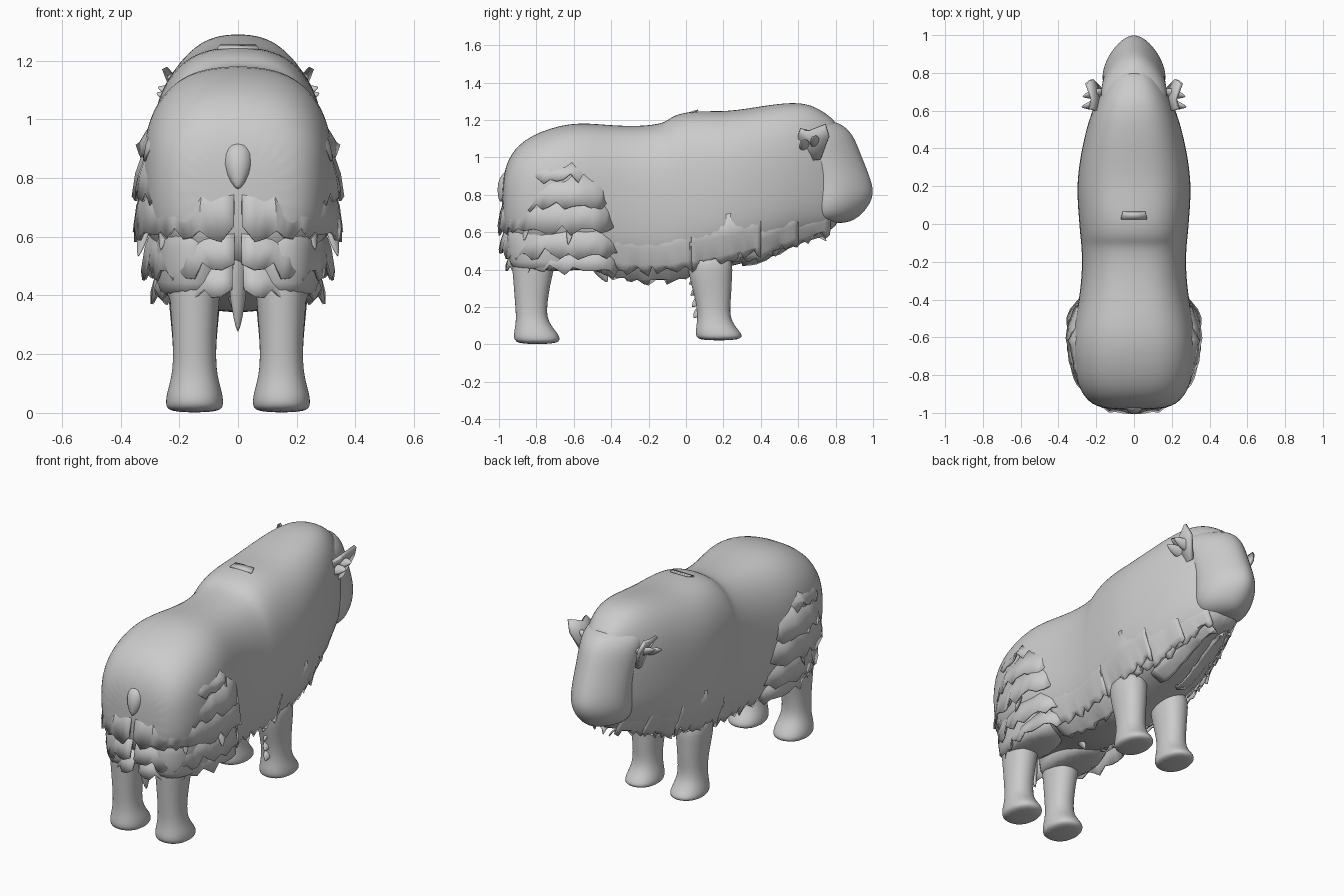
import bpy, bmesh, math, random
from mathutils import Vector

random.seed(4)
cube = bpy.data.objects.get("Cube")
if cube:
    bpy.data.objects.remove(cube)

GREY = (0.6, 0.6, 0.6, 1)
wool = bpy.data.materials.new("wool_grey")
wool.use_nodes = True
wool.diffuse_color = GREY
wool.node_tree.nodes["Principled BSDF"].inputs["Base Color"].default_value = GREY


def make(name, verts, faces, mirror=False, subdiv=0, thick=0):
    """Mesh object with optional thickness, mirroring and smoothing."""
    mesh = bpy.data.meshes.new(name)
    mesh.from_pydata(verts, [], faces)
    bm = bmesh.new()
    bm.from_mesh(mesh)
    bmesh.ops.recalc_face_normals(bm, faces=bm.faces)
    bm.to_mesh(mesh)
    bm.free()
    mesh.materials.append(wool)
    obj = bpy.data.objects.new(name, mesh)
    bpy.context.collection.objects.link(obj)
    bpy.ops.object.select_all(action="DESELECT")
    obj.select_set(True)
    bpy.context.view_layer.objects.active = obj
    bpy.ops.object.shade_smooth_by_angle(angle=math.radians(180 if subdiv else 40))
    if thick:
        mod = obj.modifiers.new("thickness", "SOLIDIFY")
        mod.thickness = thick
        mod.offset = 0
    if mirror:
        mod = obj.modifiers.new("mirror", "MIRROR")
        mod.use_mirror_merge = False
    if subdiv:
        mod = obj.modifiers.new("smooth", "SUBSURF")
        mod.levels = mod.render_levels = subdiv
    return obj


def grid_faces(rows, cols, closed):
    last = cols if closed else cols - 1
    return [(r * cols + c, r * cols + (c + 1) % cols,
             (r + 1) * cols + (c + 1) % cols, (r + 1) * cols + c)
            for r in range(rows - 1) for c in range(last)]


def loft(name, rings, **options):
    n = len(rings[0])
    faces = grid_faces(len(rings), n, True)
    faces += [tuple(range(n)), tuple(range((len(rings) - 1) * n, len(rings) * n))]
    return make(name, [p for ring in rings for p in ring], faces, **options)


def curtain(name, rows, **options):
    return make(name, [p for row in rows for p in row],
                grid_faces(len(rows), len(rows[0]), False), **options)


def power(v, e):
    return math.copysign(abs(v) ** e, v)


def upright(z, y0, y1, x, w, n=14, e=0.9, taper=0):
    """Horizontal ring spanning y0..y1, centred on x, narrowing forwards by taper."""
    ts = [math.tau * k / n for k in range(n)]
    return [(x + w * power(math.cos(t), e) * (1 - taper * math.sin(t)),
             (y0 + y1) / 2 + (y1 - y0) / 2 * power(math.sin(t), e), z) for t in ts]


# Body: station along y, underside, spine height, half width
BODY = [(-.985, .62, .89, .16), (-.94, .52, 1.025, .25), (-.84, .46, 1.12, .312),
        (-.62, .44, 1.195, .338), (-.42, .36, 1.175, .295), (-.25, .34, 1.168, .275),
        (-.11, .34, 1.185, .28), (-.08, .34, 1.225, .285), (.04, .37, 1.255, .295),
        (.22, .41, 1.245, .308), (.42, .46, 1.28, .275), (.56, .53, 1.297, .238),
        (.67, .57, 1.287, .195), (.76, .6, 1.23, .15), (.84, .65, 1.16, .1)]


def body_point(y, angle, out=0):
    y = max(BODY[0][0], min(BODY[-1][0], y))
    for a, b in zip(BODY, BODY[1:]):
        if y <= b[0]:
            f = (y - a[0]) / (b[0] - a[0])
            low, top, w = (a[i] + f * (b[i] - a[i]) for i in (1, 2, 3))
            break
    e = .77 if angle % math.tau < math.pi else .72
    return Vector(((w + out) * power(math.cos(angle), e), y,
                   (low + top) / 2 + ((top - low) / 2 + out) * power(math.sin(angle), e)))


loft("body", [[body_point(s[0], math.tau * k / 24) for k in range(24)] for s in BODY], subdiv=2)

# Head: height, back, front, half width
HEAD = [(.645, .69, .86, .07), (.68, .65, .93, .14), (.75, .64, .99, .165),
        (.82, .64, 1.01, .165), (.9, .64, .985, .162), (1, .6, .945, .165),
        (1.09, .55, .91, .175), (1.15, .52, .875, .168), (1.205, .5, .79, .12)]
loft("head", [upright(z, a, b, 0, w, 16, 1, .3) for z, a, b, w in HEAD], subdiv=2)

# Legs with hooves pushed forward: height, back, front, half width
HIND = [(0, -.9, -.69, .09), (.03, -.93, -.66, .105), (.08, -.92, -.7, .095),
        (.14, -.91, -.745, .076), (.25, -.92, -.735, .076), (.38, -.93, -.71, .088),
        (.55, -.95, -.66, .1)]
FORE = [(.02, .07, .28, .085), (.045, .045, .315, .1), (.09, .05, .27, .09),
        (.15, .06, .235, .075), (.25, .045, .245, .077), (.36, .01, .25, .09),
        (.5, 0, .26, .1)]
for name, rings in (("hind_legs", HIND), ("front_legs", FORE)):
    loft(name, [upright(z, a, b, .148, w, 12) for z, a, b, w in rings], mirror=True, subdiv=2)

# Thighs
THIGH = [(.39, -.93, -.52, .115), (.43, -.95, -.46, .13), (.55, -.97, -.4, .145),
         (.72, -.96, -.4, .13)]
loft("thighs", [upright(z, a, b, .15, w) for z, a, b, w in THIGH], mirror=True, subdiv=1)


def tooth(c):
    return random.uniform(-.01, .03) + (.025 if c % 3 == 0 else 0)


def haunch_tier(name, top, bottom, width, back, start=-25, end=86, cols=22):
    """Ragged overlapping layer of wool around the hindquarters, tucked in at its front."""
    rows = [[], [], []]
    for c in range(cols):
        t = math.radians(start + (end - start) * c / (cols - 1))
        drop = tooth(c)
        wave = random.uniform(-.006, .006) - .018 * max(0, 3 - c)
        for r, (z, grow) in enumerate(((top, -.045), ((top + bottom) / 2, -.008),
                                       (bottom + drop, .004))):
            rows[r].append(((width + grow + wave) * power(math.cos(t), .8),
                            -.55 - (back + grow + wave) * power(math.sin(t), .85), z))
    curtain(name, rows, mirror=True, thick=.01)


haunch_tier("haunch_tier_upper", .98, .86, .338, .42, -8, 45, 12)
haunch_tier("haunch_tier_high", .92, .71, .35, .44, -16, 62, 16)
haunch_tier("haunch_tier_middle", .82, .59, .35, .45, -20, 89)
haunch_tier("haunch_tier_low", .66, .46, .318, .44, -25, 89)
haunch_tier("haunch_tier_bottom", .54, .37, .288, .41, -28, 88)


def fringe(name, y0, y1, high, low, hang, cols=18, out=.006):
    """Ragged hair layer emerging from the flank and hanging below it."""
    rows = [[], [], [], []]
    for c in range(cols):
        y = y0 + (y1 - y0) * c / (cols - 1)
        for r in range(3):
            angle = math.radians(high + (low - high) * r / 2)
            rows[r].append(body_point(y, angle, out * (2 * r - 2.5) + random.uniform(-.002, .002)))
        rows[3].append(rows[2][-1] + Vector((-.015, random.uniform(-.01, .01), tooth(c) - hang)))
    curtain(name, rows, mirror=True, thick=.008)


fringe("flank_fringe", -.42, .03, -12, -45, .06)
fringe("belly_fringe", -.45, .1, -40, -70, .03)
fringe("shoulder_fringe", .02, .4, -12, -48, .06)
fringe("chest_fringe", .24, .6, -25, -58, .045)
fringe("throat_fringe", .45, .77, -35, -65, .035, 12)
fringe("brisket_fringe", .3, .74, -65, -84, .02, 12)


def lock(name, start, tip, radius, flat=.5, mirror=False):
    """Tapered tuft from start to tip."""
    a, b = Vector(start), Vector(tip)
    axis = (b - a).normalized()
    side = axis.orthogonal().normalized()
    up = axis.cross(side)
    rings = []
    for f, size in ((0, .6), (.3, 1), (.7, .7), (1, .08)):
        rings.append([a.lerp(b, f) + radius * size * (side * math.cos(k * math.tau / 8)
                      + up * flat * math.sin(k * math.tau / 8)) for k in range(8)])
    loft(name, rings, mirror=mirror, subdiv=1)


# Tail, hanging hair between the thighs and loose tufts
lock("tail", (0, -.925, .92), (0, -.995, .76), .065, 1)
lock("tail_hair", (0, -.9, .62), (0, -.86, .27), .05, .7)
lock("belly_hair", (0, -.5, .48), (0, -.42, .33), .06)
for i in range(7):
    t = math.radians(8 + i * 9)
    x, y = .33 * math.cos(t) ** .8, -.55 - .43 * math.sin(t) ** .85
    z = random.uniform(.66, .9)
    lock(f"haunch_tuft_{i + 1}", (x * .95, y + .02, z), (x * 1.04, y, z - .13), .03, .5, True)
for i in range(4):
    z = .14 + i * .06
    lock(f"front_leg_tuft_{i + 1}", (.15, .08, z + .05), (.15, .04 - i * .008, z), .03, .6, True)

# Ears: flared flap with two small lobes behind
EAR = [(.17, .62, .98), (.2, .6, 1.12), (.235, .61, 1.15), (.22, .66, 1.14),
       (.25, .745, 1.175), (.225, .765, 1.11), (.18, .72, .99)]
n = len(EAR)
hub = tuple(sum(p[i] for p in EAR) / n - (.015 if i == 0 else 0) for i in range(3))
make("ears", EAR + [hub], [(k, (k + 1) % n, n) for k in range(n)], mirror=True, thick=.02)
lock("ear_lobes_front", (.16, .7, 1.07), (.275, .675, 1.11), .04, .6, True)
lock("ear_lobes_back", (.16, .64, 1.05), (.28, .62, 1.09), .04, .6, True)

# Raised tuft on the shoulder hump
make("back_tuft", [(-.07, .025, 1.24), (.07, .025, 1.24), (.06, .065, 1.252), (-.06, .065, 1.252)],
     [(0, 1, 2, 3)], thick=.008)
